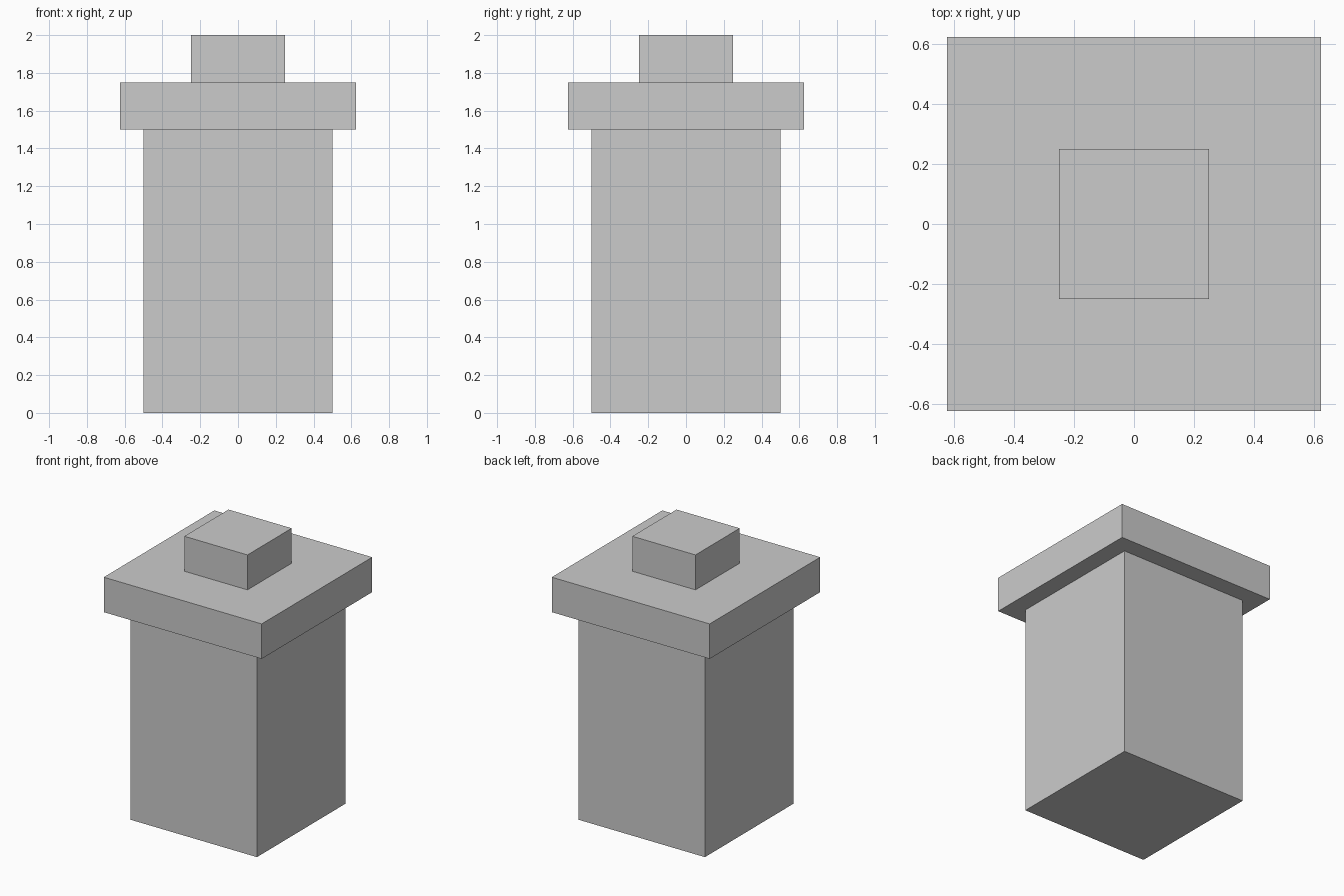
import bpy

if "Cube" in bpy.data.objects:
    bpy.data.objects.remove(bpy.data.objects["Cube"])


def box(name, width, bottom, top):
    """Square block centred on the z axis, spanning bottom to top."""
    bpy.ops.mesh.primitive_cube_add(size=1, location=(0, 0, (bottom + top) / 2))
    obj = bpy.context.object
    obj.name = name
    obj.scale = (width, width, top - bottom)
    bpy.ops.object.transform_apply(location=False, rotation=False, scale=True)
    return obj


# Tall square body
box("body", 1.0, 0.0, 1.5)

# Overhanging slab
box("lid", 1.25, 1.5, 1.75)

# Small block on top
box("knob", 0.5, 1.75, 2.0)
